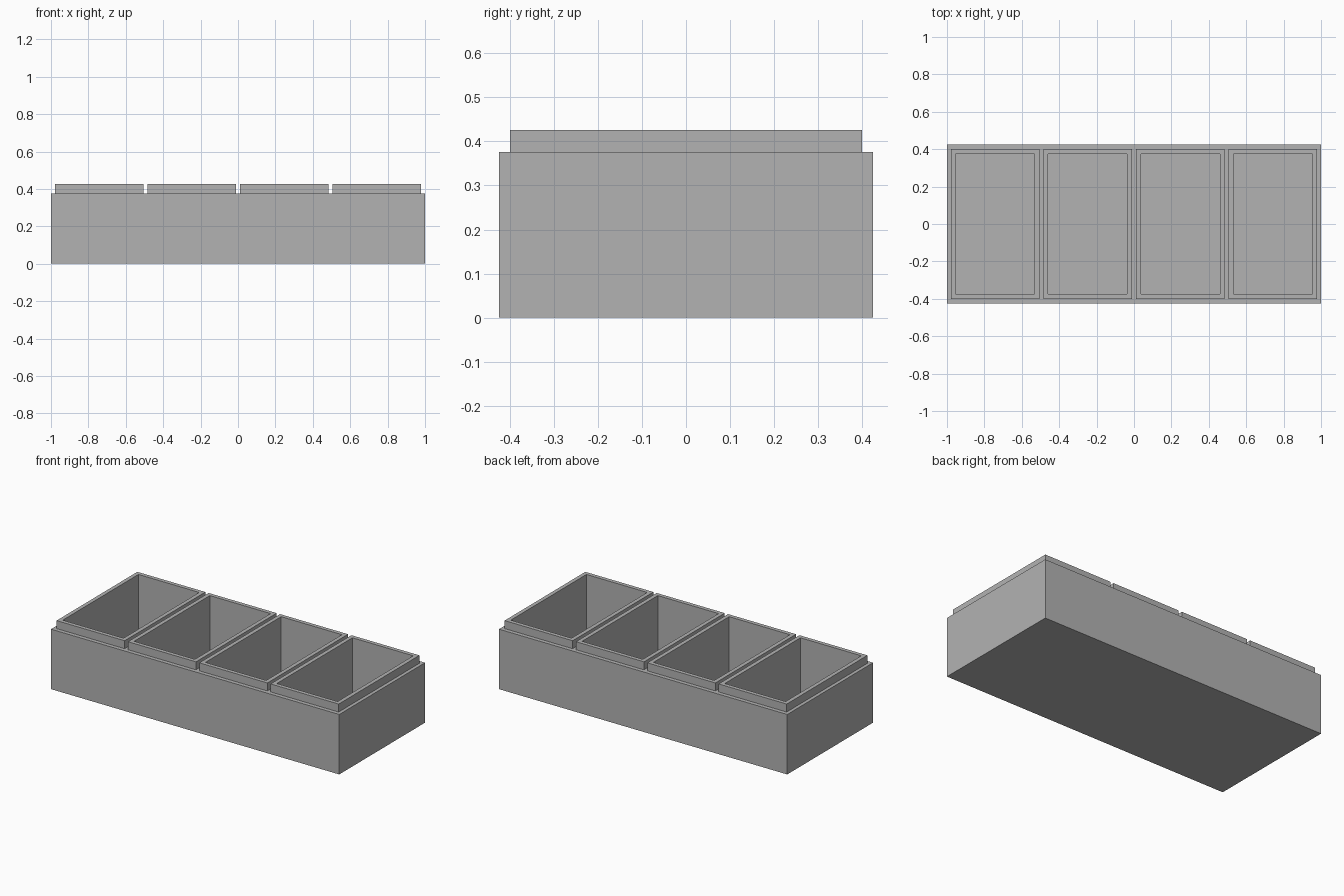
import bpy
import bmesh
from mathutils import Matrix, Vector

if "Cube" in bpy.data.objects:
    bpy.data.objects.remove(bpy.data.objects["Cube"], do_unlink=True)

LENGTH, WIDTH, BODY_H = 2.0, 0.85, 0.376   # main block
RIM_H, WALL, FLOOR = 0.05, 0.025, 0.025    # raised rims and cavities
CELLS, PITCH, CELL_X, CELL_Y = 4, 0.495, 0.472, 0.8

grey = bpy.data.materials.new("plain_grey")
grey.use_nodes = True
colour = (0.45, 0.45, 0.45, 1.0)
grey.diffuse_color = colour
grey.node_tree.nodes["Principled BSDF"].inputs["Base Color"].default_value = colour

centres = [(i - (CELLS - 1) / 2) * PITCH for i in range(CELLS)]


def top_faces(bm):
    bm.normal_update()
    return [f for f in bm.faces if f.normal.z > 0.9]


def slice_top(bm, point, normal):
    faces = top_faces(bm)
    edges = {e for f in faces for e in f.edges}
    verts = {v for f in faces for v in f.verts}
    bmesh.ops.bisect_plane(bm, geom=[*verts, *edges, *faces], dist=1e-5,
                           plane_co=point, plane_no=normal)


def raise_faces(bm, faces, dz):
    new = bmesh.ops.extrude_discrete_faces(bm, faces=faces)["faces"]
    bmesh.ops.translate(bm, verts=list({v for f in new for v in f.verts}),
                        vec=Vector((0, 0, dz)))
    return new


# Main block
bm = bmesh.new()
bmesh.ops.create_cube(bm, size=1, matrix=Matrix.Translation((0, 0, BODY_H / 2))
                      @ Matrix.Diagonal((LENGTH, WIDTH, BODY_H, 1)))

# Outline of each compartment on the top
for side in (-1, 1):
    slice_top(bm, (0, side * CELL_Y / 2, 0), (0, 1, 0))
    for c in centres:
        slice_top(bm, (c + side * CELL_X / 2, 0, 0), (1, 0, 0))

# Raised rims, then hollow compartments inside them
cells = [f for f in top_faces(bm)
         if abs(f.calc_center_median().y) < 0.01
         and any(abs(f.calc_center_median().x - c) < 0.01 for c in centres)]
cells = raise_faces(bm, cells, RIM_H)
bm.normal_update()
bmesh.ops.inset_individual(bm, faces=cells, thickness=WALL, use_even_offset=True)
raise_faces(bm, cells, FLOOR - BODY_H - RIM_H)

bmesh.ops.recalc_face_normals(bm, faces=bm.faces[:])
mesh = bpy.data.meshes.new("compartment_tray")
bm.to_mesh(mesh)
bm.free()
mesh.materials.append(grey)
tray = bpy.data.objects.new("compartment_tray", mesh)
bpy.context.collection.objects.link(tray)
